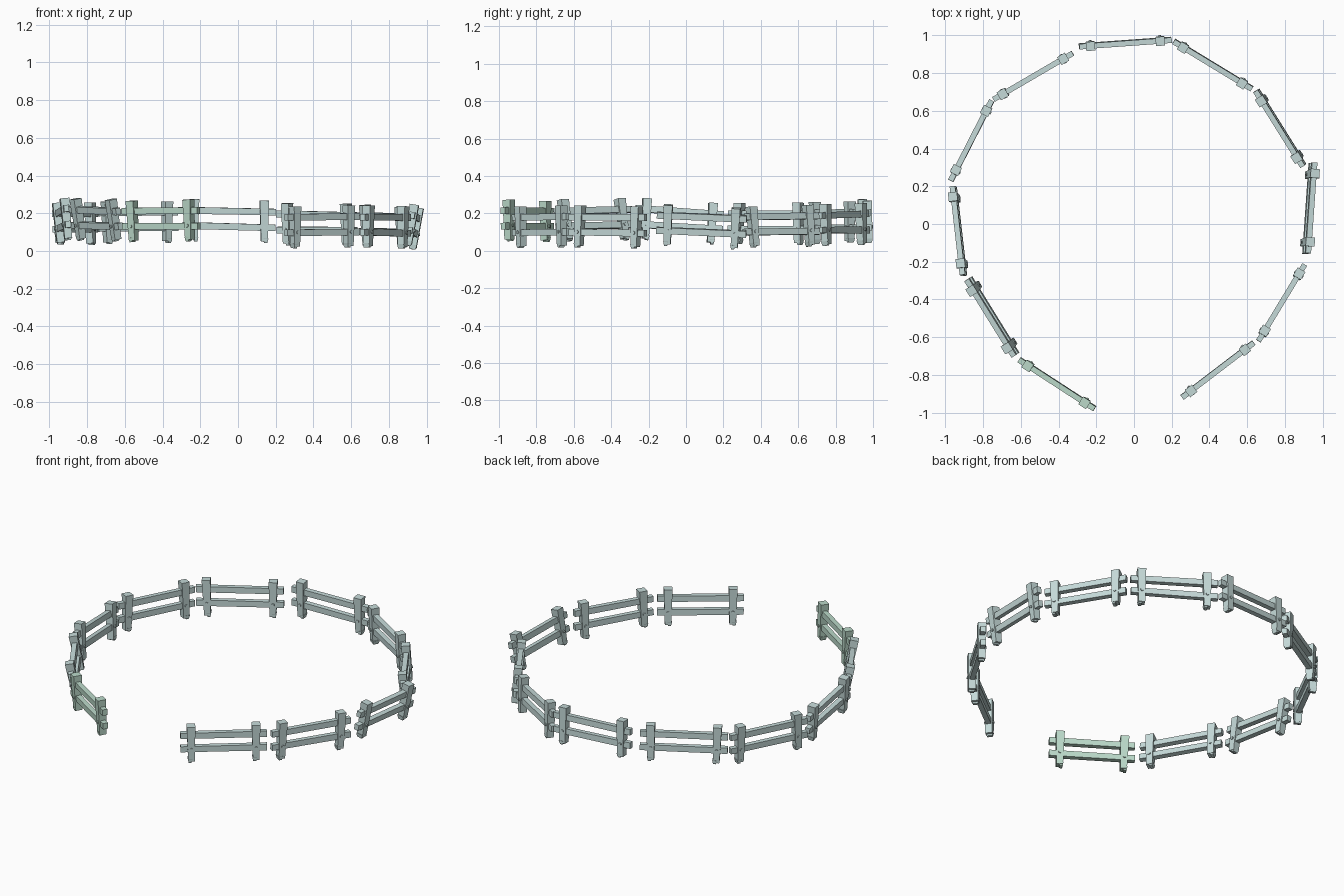
import bpy, bmesh, math, random
from mathutils import Vector, Matrix

if "Cube" in bpy.data.objects:
    bpy.data.objects.remove(bpy.data.objects["Cube"])

random.seed(4)


def material(name, col):
    m = bpy.data.materials.new(name)
    m.diffuse_color = (*col, 1)
    m.use_nodes = True
    m.node_tree.nodes["Principled BSDF"].inputs["Base Color"].default_value = m.diffuse_color
    return m


GREY = material("pale_teal_wood", (0.56, 0.70, 0.69))
GREEN = material("pale_green_wood", (0.50, 0.70, 0.59))


def box(bm, a, b, sa, sb, axis):
    """Tapered box from a to b; sa and sb are the end cross-sections."""
    vs = []
    for c, (u, v) in ((a, sa), (b, sb)):
        for i, j in ((-1, -1), (1, -1), (1, 1), (-1, 1)):
            off = (0, i * u / 2, j * v / 2) if axis == 'x' else (i * u / 2, j * v / 2, 0)
            vs.append(bm.verts.new(Vector(c) + Vector(off)))
    bm.faces.new(vs[3::-1])
    bm.faces.new(vs[4:])
    for k in range(4):
        n = (k + 1) % 4
        bm.faces.new((vs[k], vs[n], vs[n + 4], vs[k + 4]))


def finish(bm, name, matrix, mat):
    bmesh.ops.recalc_face_normals(bm, faces=bm.faces)
    me = bpy.data.meshes.new(name)
    bm.to_mesh(me)
    bm.free()
    me.materials.append(mat)
    ob = bpy.data.objects.new(name, me)
    ob.matrix_world = matrix
    bpy.context.collection.objects.link(ob)


def fence_panel(n, p0, p1, lean, mat):
    # Frame: origin mid upper rail, x along the rail, y outward, z up the post
    p0, p1 = Vector(p0), Vector(p1)
    mid = (p0 + p1) / 2
    x = (p1 - p0).normalized()
    out = Vector((-x.y, x.x, 0)).normalized()
    if out.dot(mid) < 0:
        x, out = -x, -out
    up = x.cross(out)
    basis = Matrix((x, out, up)).transposed().to_4x4()
    mw = Matrix.Translation(mid) @ basis @ Matrix.Rotation(-math.radians(lean), 4, 'X')
    half = (p1 - p0).length / 2

    # Two roughly cut rails
    bm = bmesh.new()
    for z in (0, -0.082):
        d = random.uniform(-0.003, 0.003)
        box(bm, (-half, 0, z + d), (half, 0, z - d),
            (0.029, 0.036), (0.029, 0.034), 'x')
    finish(bm, f"rails_{n}", mw, mat)

    # Posts, wider at the top, each with a small peg at the foot
    bm = bmesh.new()
    for s in (-1, 1):
        t = random.uniform(-0.004, 0.004)
        px = s * (half - 0.06)
        box(bm, (px + t, 0, -0.155), (px - t, 0, 0.058 + t),
            (0.036, 0.040), (0.048, 0.048), 'z')
        box(bm, (px + t + 0.008, 0, -0.164), (px + t + 0.008, 0, -0.14),
            (0.016, 0.030), (0.026, 0.042), 'z')
    finish(bm, f"posts_{n}", mw, mat)

    # Bolts through the posts at the rails
    bm = bmesh.new()
    for s in (-1, 1):
        bmesh.ops.create_cone(
            bm, cap_ends=True, segments=6, radius1=0.009, radius2=0.009, depth=0.054,
            matrix=Matrix.Translation((s * (half - 0.06), 0, -0.08))
            @ Matrix.Rotation(math.pi / 2, 4, 'X'))
    finish(bm, f"bolts_{n}", mw, mat)


# Upper rail ends of each panel, and its outward lean in degrees
panels = [
    ((-0.61, -0.72, 0.210), (-0.21, -0.98, 0.216), 2),
    ((-0.885, -0.295, 0.218), (-0.635, -0.70, 0.212), 11),
    ((-0.962, 0.20, 0.195), (-0.908, -0.27, 0.225), 5),
    ((-0.972, 0.23, 0.200), (-0.755, 0.655, 0.195), 1),
    ((-0.745, 0.66, 0.200), (-0.325, 0.905, 0.208), 0),
    ((-0.29, 0.94, 0.217), (0.20, 0.975, 0.205), -2),
    ((0.21, 0.967, 0.195), (0.625, 0.715, 0.190), -2),
    ((0.645, 0.705, 0.187), (0.895, 0.305, 0.180), -5),
    ((0.955, 0.325, 0.167), (0.922, -0.155, 0.193), 9),
    ((0.905, -0.215, 0.175), (0.66, -0.62, 0.182), 0),
    ((0.635, -0.63, 0.183), (0.255, -0.92, 0.178), 1),
]
for i, (a, b, lean) in enumerate(panels, 1):
    fence_panel(i, a, b, lean, GREEN if i == 1 else GREY)
